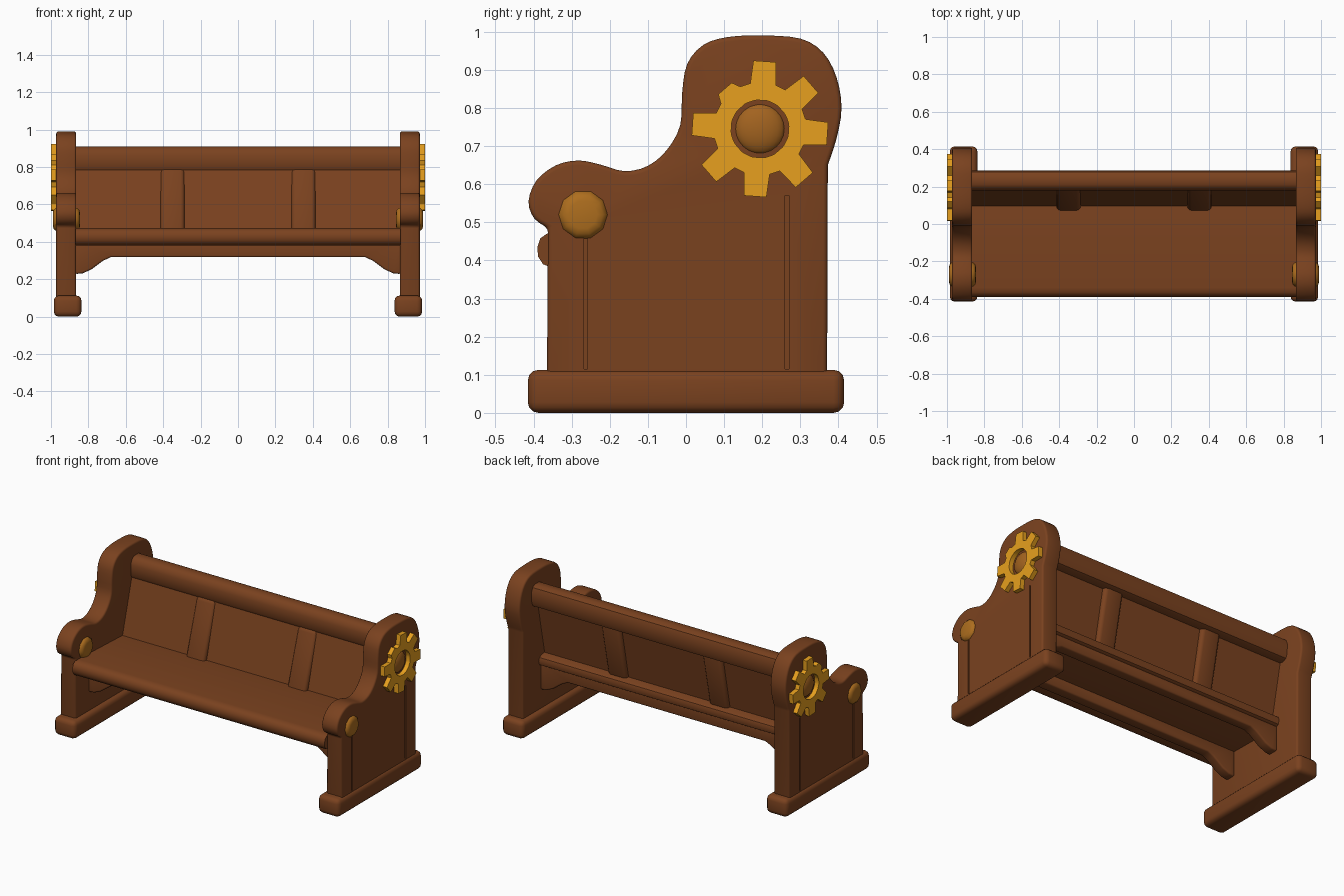
import bpy, bmesh, math
from mathutils import Vector

if "Cube" in bpy.data.objects:
    bpy.data.objects.remove(bpy.data.objects["Cube"])


def material(name, rgb):
    m = bpy.data.materials.new(name)
    m.diffuse_color = (*rgb, 1)
    m.use_nodes = True
    m.node_tree.nodes["Principled BSDF"].inputs["Base Color"].default_value = m.diffuse_color
    return m


WOOD = material("brown wood", (0.195, 0.054, 0.0135))
GOLD = material("bright gold", (0.8, 0.35, 0.013))
BRONZE = material("bronze", (0.365, 0.125, 0.014))
BRASS = material("dull brass", (0.42, 0.155, 0.013))


def finish(name, bm, mat, mirror):
    bmesh.ops.recalc_face_normals(bm, faces=bm.faces)
    me = bpy.data.meshes.new(name)
    bm.to_mesh(me)
    bm.free()
    me.materials.append(mat)
    ob = bpy.data.objects.new(name, me)
    bpy.context.collection.objects.link(ob)
    if mirror:
        ob.modifiers.new("mirror", "MIRROR").use_mirror_merge = False
    return ob


def prism(name, pts, axis, a, b, mat=WOOD, bevel=0.0, mirror=False, angle=50):
    """Extrude a profile along x (points are y,z) or along y (points are x,z)."""
    bm = bmesh.new()
    place = (lambda p, d: (d, p[0], p[1])) if axis == "x" else (lambda p, d: (p[0], d, p[1]))
    lo = [bm.verts.new(place(p, a)) for p in pts]
    hi = [bm.verts.new(place(p, b)) for p in pts]
    bm.faces.new(lo)
    bm.faces.new(hi[::-1])
    n = len(pts)
    for i in range(n):
        j = (i + 1) % n
        bm.faces.new((lo[i], hi[i], hi[j], lo[j]))
    bmesh.ops.recalc_face_normals(bm, faces=bm.faces)
    if bevel:
        sharp = [e for e in bm.edges if e.calc_face_angle(0) > math.radians(angle)]
        bmesh.ops.bevel(bm, geom=sharp, offset=bevel, segments=3, profile=0.5,
                        affect="EDGES", clamp_overlap=True)
    return finish(name, bm, mat, mirror)


def curve(pts, steps=3):
    """Catmull-Rom smoothing of an open point list."""
    v = [Vector(p) for p in pts]
    v = [v[0]] + v + [v[-1]]
    out = []
    for i in range(1, len(v) - 2):
        p0, p1, p2, p3 = v[i - 1:i + 3]
        for k in range(steps):
            t = k / steps
            out.append(0.5 * (2 * p1 + (p2 - p0) * t + (2 * p0 - 5 * p1 + 4 * p2 - p3) * t * t
                              + (3 * p1 - p0 - 3 * p2 + p3) * t ** 3))
    return [tuple(p) for p in out + [v[-1]]]


def rect(x0, z0, x1, z1):
    return [(x0, z0), (x1, z0), (x1, z1), (x0, z1)]


def ring(cy, cz, r, n):
    return [(cy + r * math.cos(2 * math.pi * i / n), cz + r * math.sin(2 * math.pi * i / n))
            for i in range(n)]


# Scrolled end panels
scroll = curve([(-0.362, 0.485), (-0.398, 0.51), (-0.413, 0.555), (-0.392, 0.61), (-0.34, 0.65),
                (-0.28, 0.662), (-0.22, 0.65), (-0.16, 0.634), (-0.1, 0.648), (-0.05, 0.69),
                (-0.015, 0.755), (-0.01, 0.84), (0.003, 0.915), (0.045, 0.965), (0.11, 0.986),
                (0.2, 0.99), (0.3, 0.982), (0.36, 0.945), (0.395, 0.88), (0.408, 0.8),
                (0.395, 0.72), (0.372, 0.65)])
panel = prism("end_panel", [(-0.365, 0.05)] + scroll + [(0.37, 0.05)], "x", 0.865, 0.972,
              bevel=0.014)

# Upright grooves carved in the outer faces
for y, top in ((-0.263, 0.5), (0.265, 0.57)):
    cutter = prism("groove_cutter", rect(y - 0.005, 0.115, y + 0.005, top), "x", 0.964, 1.0)
    cutter.hide_render = True
    mod = panel.modifiers.new("groove", "BOOLEAN")
    mod.operation = "DIFFERENCE"
    mod.object = cutter
    bpy.context.view_layer.objects.active = panel
    bpy.ops.object.modifier_apply(modifier=mod.name)
    bpy.data.objects.remove(cutter)
panel.modifiers.new("mirror", "MIRROR").use_mirror_merge = False

# Feet
prism("foot", rect(-0.415, 0.0, 0.415, 0.113), "x", 0.837, 0.985, bevel=0.028, mirror=True)

# Seat with rolled front edge, sloping slightly to the rear
prism("seat", [(-0.35, 0.38), (-0.375, 0.39), (-0.388, 0.41), (-0.39, 0.435), (-0.382, 0.458),
               (-0.365, 0.47), (-0.34, 0.474), (0.09, 0.456), (0.19, 0.445), (0.21, 0.435),
               (0.217, 0.415), (0.21, 0.39), (0.19, 0.378), (-0.31, 0.385)],
      "x", -0.87, 0.87)

# Aprons with corner brackets under the seat
half = [(0.87, 0.41), (0.87, 0.228), (0.83, 0.232), (0.785, 0.252), (0.72, 0.3), (0.68, 0.318)]
outline = half + [(-x, z) for x, z in reversed(half)]
for name, y in (("front_apron", -0.235), ("rear_apron", 0.13)):
    prism(name, outline, "y", y, y + 0.065, bevel=0.01)

# Leaning backrest, its stiles and the top rail
prism("backrest_panel", [(0.09, 0.43), (0.198, 0.82), (0.235, 0.82), (0.155, 0.43)],
      "x", -0.87, 0.87)
stile = [(0.064, 0.43), (0.18, 0.792), (0.257, 0.792), (0.18, 0.43)]
prism("backrest_stile", stile, "x", 0.285, 0.415, bevel=0.022, mirror=True)
prism("top_rail", [(0.178, 0.8), (0.192, 0.777), (0.25, 0.77), (0.275, 0.782), (0.286, 0.81),
                   (0.287, 0.87), (0.277, 0.897), (0.255, 0.909), (0.212, 0.909), (0.19, 0.895),
                   (0.178, 0.865)], "x", -0.87, 0.87)

# Gears: toothed ring with one chipped tooth
CY, CZ = 0.194, 0.745
outer = []
for i in range(8):
    c = math.radians(45 * i - 4)
    tip = 0.142 if i == 3 else 0.18
    for r, w in ((0.122, -0.28), (tip, -0.165), (tip, 0.165), (0.122, 0.28)):
        outer.append((r, c + w))
bm = bmesh.new()
loops = []
for x, inner in ((0.962, False), (1.0, False), (1.0, True), (0.962, True)):
    loops.append([bm.verts.new((x, CY + (0.076 if inner else r) * math.cos(a),
                                CZ + (0.076 if inner else r) * math.sin(a))) for r, a in outer])
for k in range(4):
    A, B = loops[k], loops[(k + 1) % 4]
    for i in range(len(A)):
        j = (i + 1) % len(A)
        bm.faces.new((A[i], A[j], B[j], B[i]))
finish("gear", bm, GOLD, True)

# Domed gear hub
bm = bmesh.new()
bmesh.ops.create_uvsphere(bm, u_segments=24, v_segments=12, radius=1)
for v in bm.verts:
    v.co = Vector((0.965 + v.co.x * 0.028, CY + v.co.y * 0.066, CZ + v.co.z * 0.066))
finish("gear_hub", bm, BRONZE, True)

# Armrest knobs passing through both faces of the end panel
prism("armrest_knob", ring(-0.27, 0.52, 0.067, 10), "x", 0.845, 0.99, BRASS, bevel=0.028,
      mirror=True, angle=60)

# Smooth shading with crisp edges
for ob in bpy.context.collection.objects:
    ob.select_set(True)
    bpy.context.view_layer.objects.active = ob
bpy.ops.object.shade_smooth_by_angle(angle=math.radians(40))
